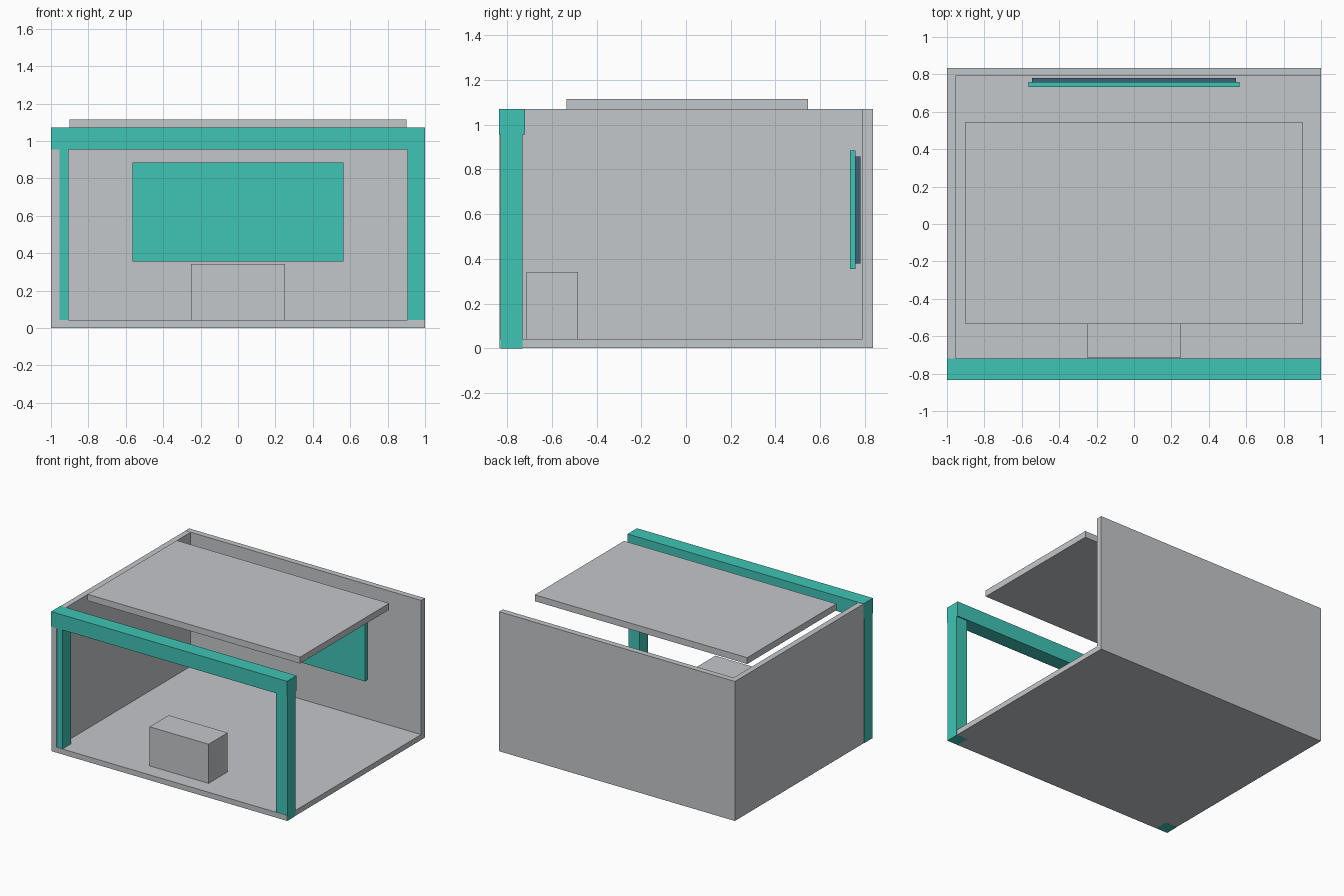
import bpy, bmesh

if "Cube" in bpy.data.objects:
    bpy.data.objects.remove(bpy.data.objects["Cube"])


def material(name, rgb):
    m = bpy.data.materials.new(name)
    m.diffuse_color = (*rgb, 1)
    m.use_nodes = True
    m.node_tree.nodes["Principled BSDF"].inputs["Base Color"].default_value = m.diffuse_color
    return m


GREY = material("light_grey", (0.55, 0.57, 0.59))
TEAL = material("teal", (0.05, 0.55, 0.46))
SLATE = material("slate_blue", (0.05, 0.12, 0.19))


def box(name, mat, x, y, z):
    """Box spanning the given (min, max) ranges."""
    bm = bmesh.new()
    bmesh.ops.create_cube(bm, size=1)
    for v in bm.verts:
        v.co = [r[0] if c < 0 else r[1] for c, r in zip(v.co, (x, y, z))]
    me = bpy.data.meshes.new(name)
    bm.to_mesh(me)
    bm.free()
    me.materials.append(mat)
    ob = bpy.data.objects.new(name, me)
    bpy.context.collection.objects.link(ob)
    return ob


# Room shell, open at the front and right (a hair inside the posts)
E = 0.999
box("floor", GREY, (-E, E), (-0.833, 0.79), (0.001, 0.042))
box("back_wall", GREY, (-E, E), (0.79, 0.835), (0.001, 1.07))
box("left_wall", GREY, (-E, -0.955), (-0.833, 0.79), (0.001, 1.069))

# Front portal frame
box("front_beam", TEAL, (-1, 1), (-0.835, -0.72), (0.955, 1.071))
for side, x in (("left", (-1, -0.905)), ("right", (0.905, 1))):
    box(side + "_post", TEAL, x, (-0.83, -0.73), (0, 0.955))

# Floating ceiling panel
box("ceiling_panel", GREY, (-0.9, 0.9), (-0.535, 0.545), (1.066, 1.115))

# Wall screen and its mounting plate
box("screen", TEAL, (-0.565, 0.565), (0.732, 0.758), (0.355, 0.885))
box("screen_mount", SLATE, (-0.545, 0.545), (0.758, 0.78), (0.38, 0.857))

# Reception counter
box("counter", GREY, (-0.25, 0.25), (-0.713, -0.482), (0.042, 0.342))
